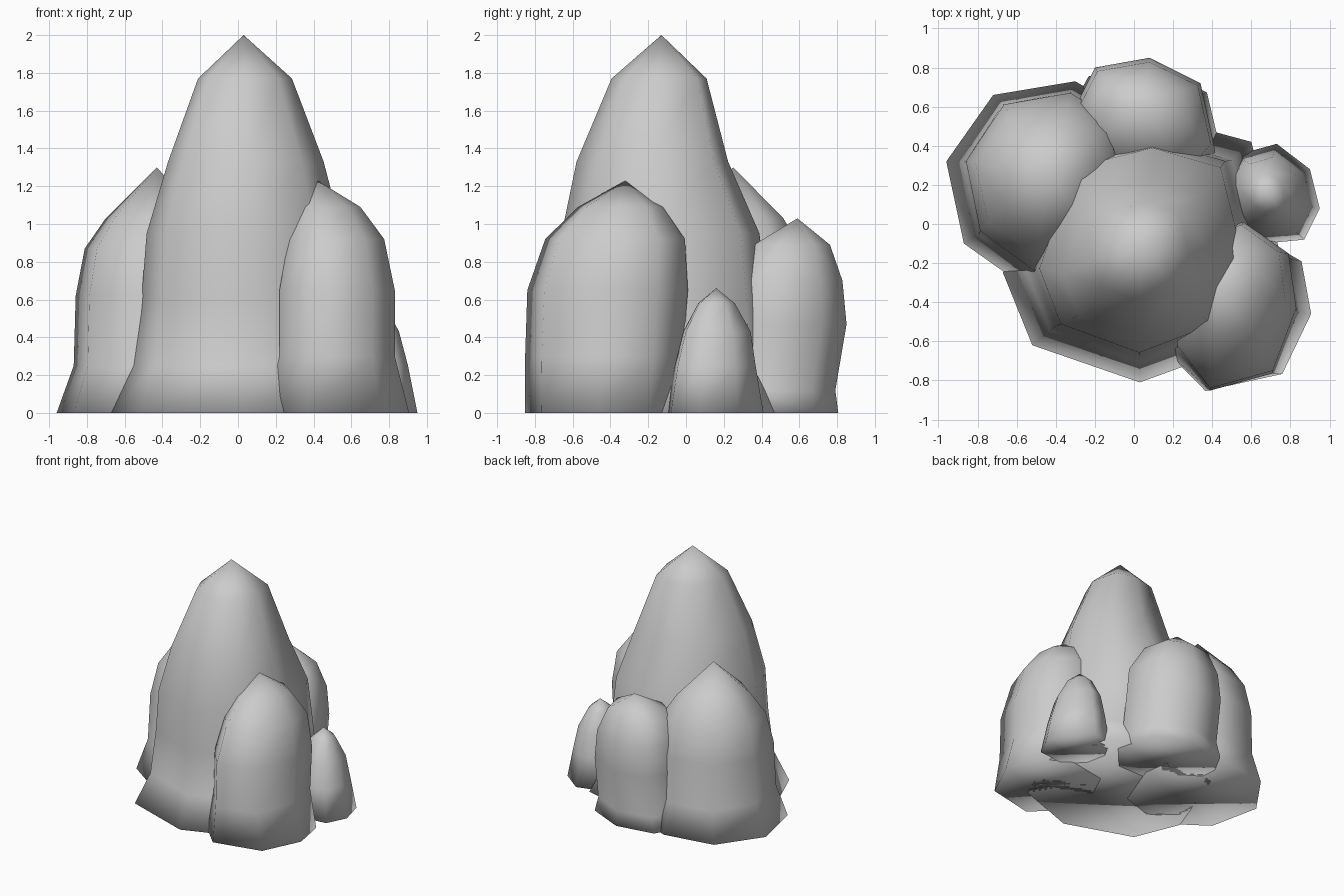
import bpy, bmesh


def rock(name, centre, outline, rings, apex):
    """Loft one eight-sided outline through scaled rings (z, cx, cy, sx, sy) up to a point."""
    bm = bmesh.new()
    loops = []
    for z, cx, cy, sx, sy in rings:
        loops.append([bm.verts.new((cx + (x - centre[0]) * sx,
                                    cy + (y - centre[1]) * sy, z)) for x, y in outline])
    n = len(outline)
    for low, high in zip(loops, loops[1:]):
        for i in range(n):
            j = (i + 1) % n
            bm.faces.new((low[i], low[j], high[j], high[i]))
    tip = bm.verts.new(apex)
    for i in range(n):
        bm.faces.new((loops[-1][i], loops[-1][(i + 1) % n], tip))
    bm.faces.new(loops[0][::-1])
    bmesh.ops.recalc_face_normals(bm, faces=bm.faces[:])
    # Fully smooth, so the base edge is softly shaded too
    for face in bm.faces:
        face.smooth = True
    mesh = bpy.data.meshes.new(name)
    bm.to_mesh(mesh)
    bm.free()
    bpy.context.collection.objects.link(bpy.data.objects.new(name, mesh))


# Tall central spire
rock("main_spire", (.02, -.15),
     [(.75, -.16), (.60, .42), (.12, .55), (-.42, .42),
      (-.67, -.25), (-.52, -.62), (.03, -.81), (.55, -.62)],
     [(0, .02, -.15, 1, 1), (.25, .02, -.15, .83, .84), (.6, .02, -.14, .77, .81),
      (.95, .02, -.15, .73, .77), (1.33, .03, -.19, .58, .59), (1.77, .03, -.15, .35, .37)],
     (.03, -.13, 2.0))

# Broad left rock
rock("left_rock", (-.43, .20),
     [(-.96, .32), (-.87, -.10), (-.53, -.34), (-.10, -.20),
      (.05, .20), (0, .55), (-.30, .73), (-.72, .66)],
     [(0, -.43, .2, 1, 1), (.25, -.43, .21, .83, .88), (.62, -.43, .22, .81, .85),
      (.87, -.43, .23, .72, .72), (1.03, -.43, .24, .51, .52)],
     (-.43, .25, 1.3))

# Front right rock
rock("right_rock", (.50, -.42),
     [(.83, -.43), (.79, -.15), (.56, .01), (.30, -.05),
      (.21, -.30), (.22, -.62), (.39, -.84), (.71, -.75)],
     [(0, .5, -.45, 1.23, .96), (.3, .5, -.44, 1, .98), (.65, .5, -.42, 1, 1),
      (.92, .5, -.38, .83, .87), (1.09, .47, -.35, .54, .53)],
     (.42, -.32, 1.23))

# Rounded back rock
rock("back_rock", (.07, .54),
     [(.08, .85), (.34, .72), (.41, .40), (.25, .20),
      (-.05, .20), (-.27, .35), (-.29, .62), (-.20, .80)],
     [(0, .07, .49, 1.12, 1.02), (.12, .07, .49, 1.02, .97), (.47, .07, .54, 1, 1),
      (.7, .07, .54, .95, .93), (.89, .06, .57, .7, .62)],
     (.06, .59, 1.03))

# Small outlying rock
rock("small_rock", (.70, .15),
     [(.95, .08), (.90, .28), (.73, .41), (.55, .36),
      (.46, .20), (.50, 0), (.66, -.10), (.87, -.08)],
     [(0, .7, .15, 1, 1), (.25, .69, .15, .84, .84), (.43, .69, .16, .65, .7),
      (.58, .68, .16, .38, .38)],
     (.68, .16, .66))
